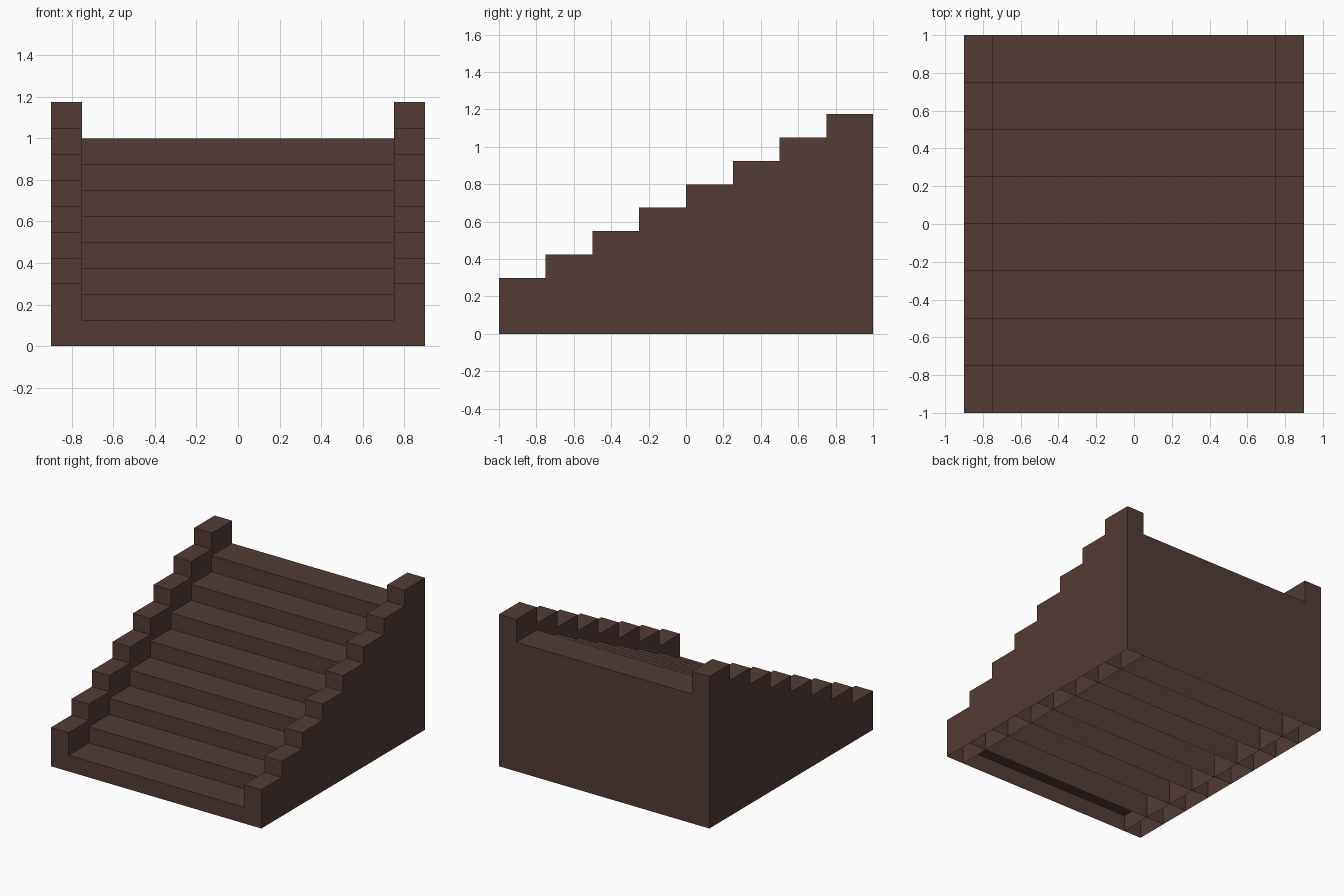
import bpy, bmesh

if "Cube" in bpy.data.objects:
    bpy.data.objects.remove(bpy.data.objects["Cube"])

STEPS, DEPTH, RISE = 8, 0.25, 0.125
INNER, OUTER = 0.75, 0.9          # half widths: treads, whole stair
CURB = 0.175                      # side blocks rise this far above treads

wood = bpy.data.materials.new("dark_brown")
wood.diffuse_color = (0.088, 0.045, 0.036, 1)
wood.use_nodes = True
wood.node_tree.nodes["Principled BSDF"].inputs["Base Color"].default_value = wood.diffuse_color


def open_box(bm, x0, x1, y0, y1, height):
    """Box standing on z = 0 with no bottom face."""
    made = bmesh.ops.create_cube(bm, size=1)["verts"]
    for v in made:
        v.co.x = x1 if v.co.x > 0 else x0
        v.co.y = y1 if v.co.y > 0 else y0
        v.co.z = height if v.co.z > 0 else 0
    faces = {f for v in made for f in v.link_faces}
    bottom = [f for f in faces if all(v.co.z == 0 for v in f.verts)]
    bmesh.ops.delete(bm, geom=bottom, context="FACES_ONLY")


def flight(name, x0, x1, first_height):
    """Row of hollow blocks, each one rise taller than the last."""
    bm = bmesh.new()
    for i in range(STEPS):
        y = -1 + i * DEPTH
        open_box(bm, x0, x1, y, y + DEPTH, first_height + i * RISE)
    mesh = bpy.data.meshes.new(name)
    bm.to_mesh(mesh)
    bm.free()
    mesh.materials.append(wood)
    obj = bpy.data.objects.new(name, mesh)
    bpy.context.collection.objects.link(obj)


# Treads between two stepped side walls
flight("steps", -INNER, INNER, RISE)
flight("side_wall_left", -OUTER, -INNER, RISE + CURB)
flight("side_wall_right", INNER, OUTER, RISE + CURB)
